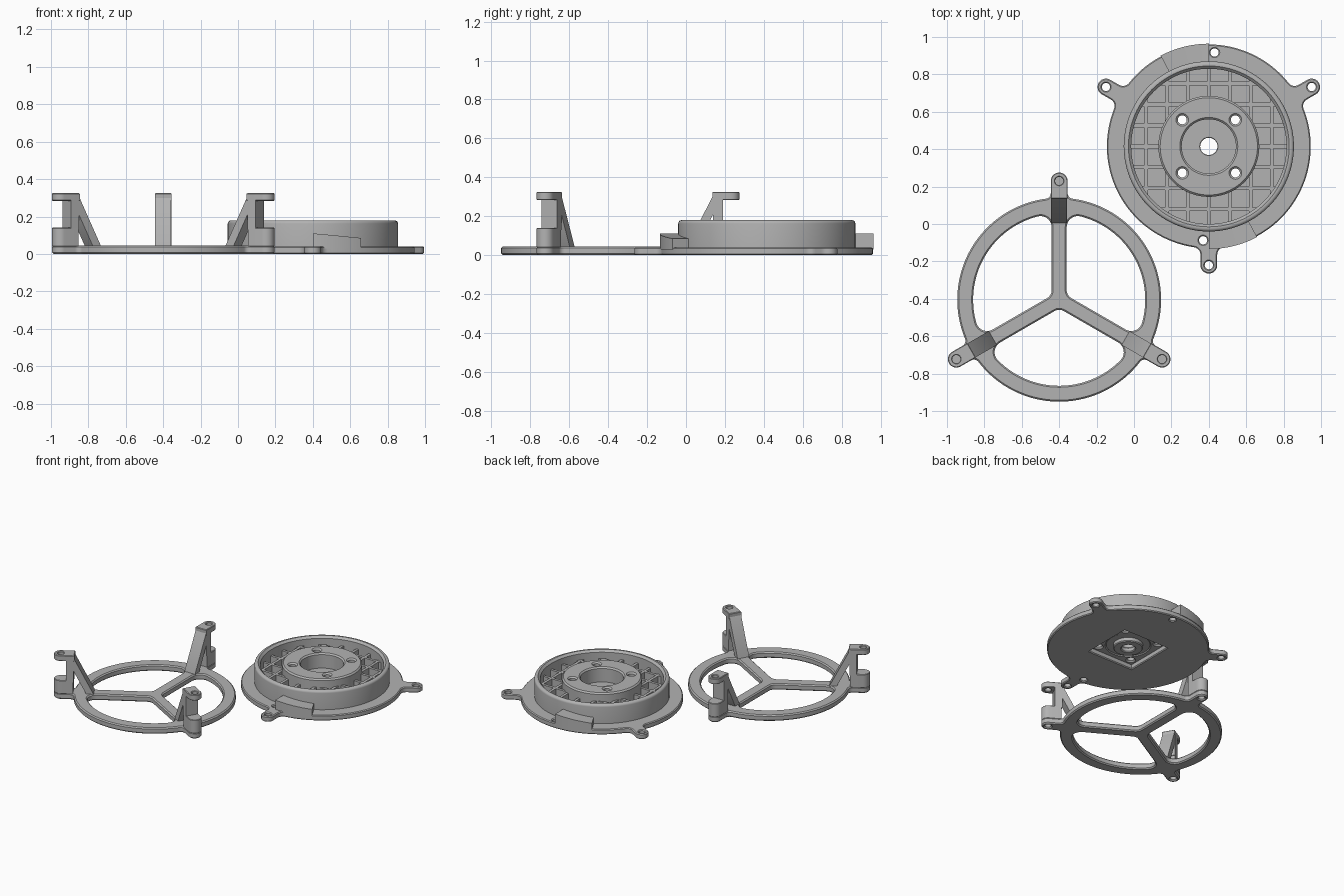
import bpy, bmesh, math
from mathutils import Vector, Matrix
from mathutils.geometry import tessellate_polygon

if "Cube" in bpy.data.objects:
    bpy.data.objects.remove(bpy.data.objects["Cube"])

RING_C, DISC_C = (-0.4, -0.405), (0.4, 0.415)
gray = bpy.data.materials.new("plain_gray")
gray.diffuse_color = (0.45, 0.45, 0.45, 1)
gray.use_nodes = True
gray.node_tree.nodes["Principled BSDF"].inputs["Base Color"].default_value = gray.diffuse_color


def finish(name, bm, centre, turn=0):
    """Turn a bmesh into a placed, smooth-by-angle object."""
    bmesh.ops.remove_doubles(bm, verts=bm.verts, dist=1e-5)
    bmesh.ops.recalc_face_normals(bm, faces=bm.faces)
    bm.transform(Matrix.Translation((*centre, 0)) @ Matrix.Rotation(math.radians(turn), 4, 'Z'))
    me = bpy.data.meshes.new(name)
    bm.to_mesh(me)
    bm.free()
    me.materials.append(gray)
    ob = bpy.data.objects.new(name, me)
    bpy.context.collection.objects.link(ob)
    bpy.ops.object.select_all(action='DESELECT')
    ob.select_set(True)
    bpy.context.view_layer.objects.active = ob
    bpy.ops.object.shade_smooth_by_angle(angle=math.radians(30))
    return ob


def arc(c, r, a0, a1, n):
    """Points on an arc, angles in degrees."""
    out = []
    for i in range(n + 1):
        t = math.radians(a0 + (a1 - a0) * i / n)
        out.append(Vector((c[0] + r * math.cos(t), c[1] + r * math.sin(t))))
    return out


def circle(c, r, n=32):
    return arc(c, r, 0, 360, n)[:-1]


def hole(c, r, n=24):
    return circle(c, r, n)[::-1]


def rotated(pts, deg):
    m = Matrix.Rotation(math.radians(deg), 2)
    return [m @ p for p in pts]


def clean(pts):
    return [p for i, p in enumerate(pts) if (p - pts[i - 1]).length > 1e-4]


def plate(name, loops, z0, z1, ch, centre, turn=0):
    """Chamfered slab: first loop is the outline (CCW), the others are holes (CW)."""
    bm = bmesh.new()
    loops = [clean(l) for l in loops]
    caps = {0: [], 3: []}
    for pts in loops:
        n = len(pts)
        inner = []
        for i, p in enumerate(pts):
            d0 = (p - pts[i - 1]).normalized()
            d1 = (pts[(i + 1) % n] - p).normalized()
            nr = Vector((-d0.y - d1.y, d0.x + d1.x)).normalized()
            k = max(0.5, nr.dot(Vector((-d1.y, d1.x))))
            inner.append(p + nr * ch / k)
        rows = [[bm.verts.new((q.x, q.y, z)) for q in src] for src, z in
                ((inner, z0), (pts, z0 + ch), (pts, z1 - ch), (inner, z1))]
        for a, b in zip(rows, rows[1:]):
            for i in range(n):
                j = (i + 1) % n
                bm.faces.new((a[i], a[j], b[j], b[i]))
        caps[0].append(rows[0])
        caps[3].append(rows[3])
    for rows in caps.values():
        flat = [v for r in rows for v in r]
        for t in tessellate_polygon([[v.co.copy() for v in r] for r in rows]):
            if len(set(t)) == 3:
                bm.faces.new([flat[i] for i in t])
    return finish(name, bm, centre, turn)


def lathe(name, profile, centre, n=96):
    """Closed (r, z) profile turned about the vertical axis."""
    bm = bmesh.new()
    rings = [[bm.verts.new((r * math.cos(2 * math.pi * i / n), r * math.sin(2 * math.pi * i / n), z))
              for r, z in profile] for i in range(n)]
    m = len(profile)
    for i in range(n):
        a, b = rings[i], rings[(i + 1) % n]
        for k in range(m):
            bm.faces.new((a[k], b[k], b[(k + 1) % m], a[(k + 1) % m]))
    return finish(name, bm, centre)


def box(bm, x0, x1, y0, y1, z0, z1):
    m = Matrix.Translation(((x0 + x1) / 2, (y0 + y1) / 2, (z0 + z1) / 2))
    bmesh.ops.create_cube(bm, size=1, matrix=m @ Matrix.Diagonal((x1 - x0, y1 - y0, z1 - z0, 1)))


def tabbed_outline(R, w, L, f, first):
    """Circle with three rounded tabs, filleted at their roots."""
    cx = math.sqrt((R + f) ** 2 - (w + f) ** 2)
    phi = math.degrees(math.atan2(w + f, cx))
    tab = (arc((cx, -w - f), f, 180 - phi, 90, 6) + arc((L, 0), w, -90, 90, 16)
           + arc((cx, w + f), f, -90, phi - 180, 6) + arc((0, 0), R, phi, 120 - phi, 40))
    return [p for k in range(3) for p in rotated(tab, first + 120 * k)]


def window(R, h, f, g):
    """Rounded opening between two spokes at 0 and 120 degrees."""
    t = math.sqrt((R - f) ** 2 - (h + f) ** 2)
    a = math.degrees(math.atan2(h + f, t))
    c1 = Vector((t, h + f))
    c2 = arc((0, 0), c1.length, 120 - a, 120 - a, 1)[0]
    c0 = arc((0, 0), (h + g) / math.sin(math.radians(60)), 60, 60, 1)[0]
    return (arc(c1, f, -90, a, 10) + arc((0, 0), R, a, 120 - a, 40)
            + arc(c2, f, 120 - a, 210, 10) + arc(c0, g, 210, 270, 8))


R, W, L = 0.545, 0.045, 0.635
TAB0 = 30

# Spoked ring with three tabs
tab_holes = [hole(arc((0, 0), L, a, a, 1)[0], 0.022) for a in (30, 150, 270)]
ring_holes = [hole(arc((0, 0), L, a, a, 1)[0], 0.022) for a in (90, 210, 330)]
windows = [rotated(window(0.46, 0.04, 0.06, 0.05), 90 + 120 * k)[::-1] for k in range(3)]
plate("spoked_ring", [tabbed_outline(R, W, L, 0.03, 90)] + windows + ring_holes,
      0, 0.045, 0.008, RING_C)

# Three clip posts: foot, column, drilled head and slanted brace
for k in range(3):
    turn = 90 + 120 * k

    def capsule(r0):
        return [Vector((r0, W)), Vector((r0, -W))] + arc((L, 0), W, -90, 90, 16)

    plate("post_foot", [capsule(0.55)], 0.04, 0.14, 0.003, RING_C, turn)
    plate("post_head", [capsule(0.54), hole((L, 0), 0.022)], 0.283, 0.325, 0.004, RING_C, turn)
    bm = bmesh.new()
    box(bm, 0.545, 0.595, -W, W, 0.13, 0.29)
    finish("post_column", bm, RING_C, turn)
    bm = bmesh.new()
    side = ((0.55, 0.318), (0.41, 0.045), (0.41, 0.035), (0.455, 0.035), (0.55, 0.22))
    face = bm.faces.new([bm.verts.new((r, -0.043, z)) for r, z in side])
    ext = bmesh.ops.extrude_face_region(bm, geom=[face])
    bmesh.ops.translate(bm, vec=(0, 0.086, 0),
                        verts=[e for e in ext["geom"] if isinstance(e, bmesh.types.BMVert)])
    finish("post_brace", bm, RING_C, turn)

# Flange with tabs, pin holes and the square pocket underneath
s = 0.185
pocket = [Vector(p) for p in ((-s, -s), (-s, s), (s, s), (s, -s))]
pins = [hole(arc((0, 0), 0.503, a, a, 1)[0], 0.022) for a in (86.5, 266.5)]
plate("flange", [tabbed_outline(R, W, L, 0.04, TAB0), pocket] + tab_holes + pins,
      0, 0.04, 0.006, DISC_C)

# Round outer wall with rounded rim
wall = [(0.455, 0.03)] + [tuple(p) for p in arc((0.437, 0.162), 0.018, 0, 90, 5)]
wall += [(0.43, 0.18), (0.415, 0.165), (0.415, 0.03)]
lathe("outer_wall", wall, DISC_C)

# Central boss with four screw holes, its floor and the collar below
screws = [hole((x, y), 0.024) for x in (-0.142, 0.142) for y in (-0.142, 0.142)]
plate("boss", [circle((0, 0), 0.27, 72), hole((0, 0), 0.145, 48)] + screws,
      0.035, 0.18, 0.010, DISC_C)
plate("boss_floor", [circle((0, 0), 0.15, 48), hole((0, 0), 0.046, 32)], 0.04, 0.07, 0.003, DISC_C)
plate("collar", [circle((0, 0), 0.1, 48), hole((0, 0), 0.046, 32)], 0.01, 0.045, 0.006, DISC_C)

# Waffle ribs between boss and wall
bm = bmesh.new()
for k in range(-3, 4):
    d = 0.112 * k
    out = math.sqrt(0.425 ** 2 - d * d)
    gap = math.sqrt(max(0, 0.262 ** 2 - d * d))
    spans = [(gap, out), (-out, -gap)] if gap else [(-out, out)]
    for a, b in spans:
        box(bm, a, b, d - 0.01, d + 0.01, 0.035, 0.12)
        box(bm, d - 0.01, d + 0.01, a, b, 0.035, 0.12)
finish("waffle_ribs", bm, DISC_C)

# Two sloping lock ramps on the flange
for turn in (90, 270):
    bm = bmesh.new()
    n, rows = 12, []
    for i in range(n + 1):
        t = math.radians(28 * i / n)
        top = 0.11 - 0.025 * i / n
        rows.append([bm.verts.new((r * math.cos(t), r * math.sin(t), z)) for r, z in
                     ((0.45, 0.03), (0.549, 0.03), (0.549, top), (0.45, top))])
    for a, b in zip(rows, rows[1:]):
        for j in range(4):
            bm.faces.new((a[j], a[(j + 1) % 4], b[(j + 1) % 4], b[j]))
    bm.faces.new(rows[0])
    bm.faces.new(rows[-1])
    finish("lock_ramp", bm, DISC_C, turn)
